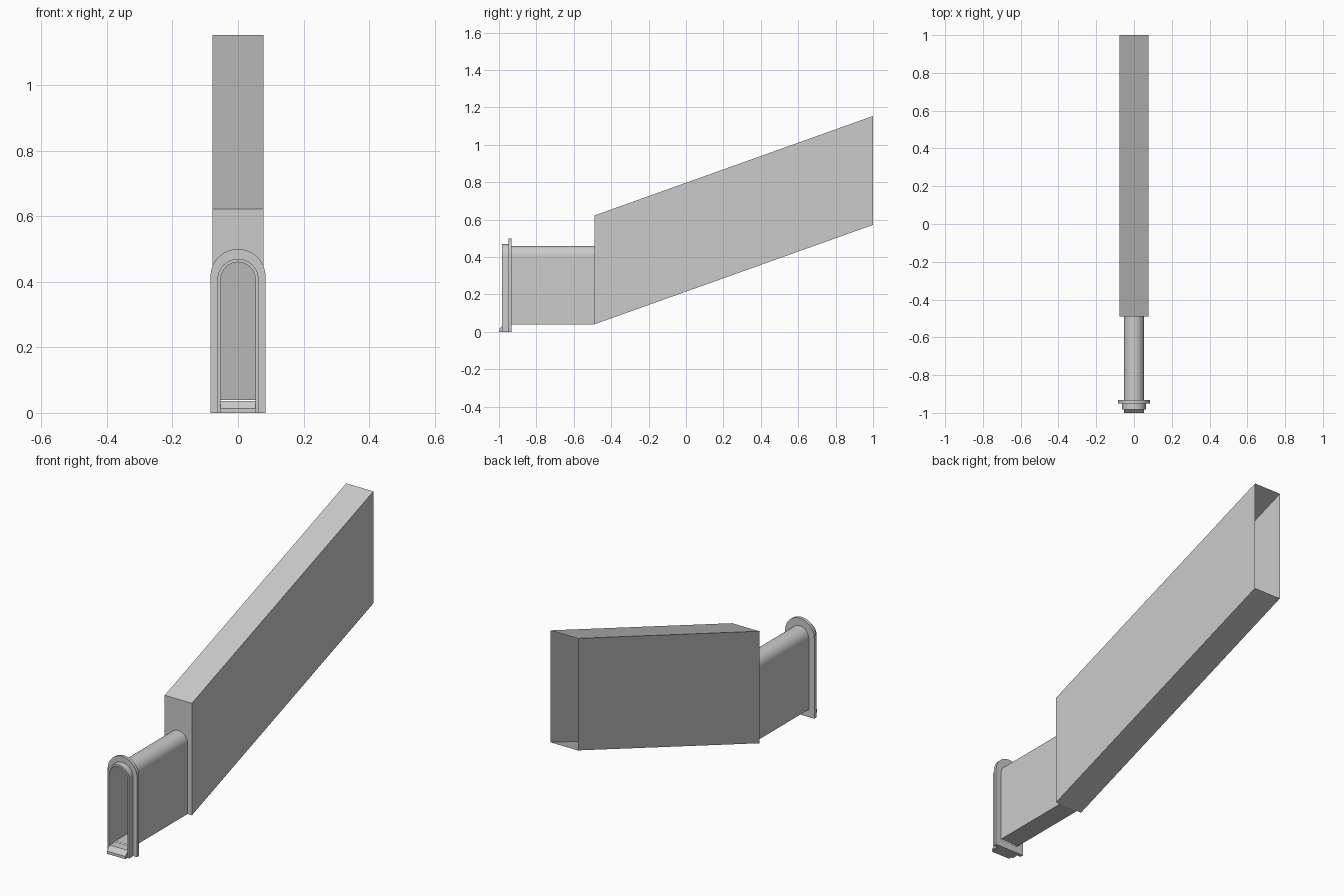
import bpy, bmesh
from math import sin, cos, pi, radians

if "Cube" in bpy.data.objects:
    bpy.data.objects.remove(bpy.data.objects["Cube"])

SEG = 24
HALF = 0.053      # half width of the arched opening
FLOOR = 0.04      # passage floor height
SPRING = 0.407    # height where the arch begins


def arch(r, bottom, spring):
    """Arch outline in x,z from bottom right over the top to bottom left."""
    pts = [(r * cos(pi * i / SEG), spring + r * sin(pi * i / SEG)) for i in range(SEG + 1)]
    return [(r, bottom)] + pts + [(-r, bottom)]


def finish(name, bm, solid=True):
    if solid:
        bmesh.ops.recalc_face_normals(bm, faces=bm.faces)
    mesh = bpy.data.meshes.new(name)
    bm.to_mesh(mesh)
    bm.free()
    for p in mesh.polygons:
        p.use_smooth = True
    mesh.set_sharp_from_angle(angle=radians(30))
    obj = bpy.data.objects.new(name, mesh)
    bpy.context.collection.objects.link(obj)
    return obj


def row(bm, pts, y):
    return [bm.verts.new((x, y, z)) for x, z in pts]


def bridge(bm, a, b, closed=False):
    n = len(a)
    for i in range(n if closed else n - 1):
        j = (i + 1) % n
        bm.faces.new((a[i], a[j], b[j], b[i]))


def arch_frame(name, r, spring, y0, y1):
    """U-shaped frame standing on the ground around the opening."""
    bm = bmesh.new()
    outer, inner = arch(r, 0, spring), arch(HALF, 0, SPRING)
    o0, o1 = row(bm, outer, y0), row(bm, outer, y1)
    i0, i1 = row(bm, inner, y0), row(bm, inner, y1)
    for a, b in ((o0, o1), (o1, i1), (i1, i0), (i0, o0)):
        bridge(bm, a, b)
    for k in (0, -1):
        bm.faces.new((o0[k], o1[k], i1[k], i0[k]))
    return finish(name, bm)


# Stepped frame around the entrance
arch_frame("front_collar", 0.063, SPRING, -0.983, -0.95)
arch_frame("outer_flange", 0.084, 0.416, -0.95, -0.933)

# Sloped sill between the frame legs
bm = bmesh.new()
profile = [(-1, 0), (-1, 0.014), (-0.978, 0.037), (-0.933, 0.037), (-0.933, 0)]
left = [bm.verts.new((-HALF, y, z)) for y, z in profile]
right = [bm.verts.new((HALF, y, z)) for y, z in profile]
bridge(bm, left, right, True)
bm.faces.new(left)
bm.faces.new(right)
finish("sill", bm)

# Arched passage, open at both ends
bm = bmesh.new()
section = arch(HALF, FLOOR, SPRING)
bridge(bm, row(bm, section, -0.933), row(bm, section, -0.49), True)
finish("arched_passage", bm)

# Rising rectangular shaft, open at the back
W, H, RISE = 0.078, 0.582, 0.532
bm = bmesh.new()
rect = [(W, FLOOR), (W, FLOOR + H), (-W, FLOOR + H), (-W, FLOOR)]
front = row(bm, rect, -0.49)
back = row(bm, [(x, z + RISE) for x, z in rect], 1.0)
bridge(bm, front, back, True)
# Front wall with the arched passage cut through it
hole = row(bm, section, -0.49)
mid = len(hole) // 2
bm.faces.new([front[0], front[1]] + hole[mid::-1])
bm.faces.new([front[1], front[2], hole[mid]])
bm.faces.new([front[2], front[3]] + hole[:mid - 1:-1])
finish("rising_shaft", bm)
